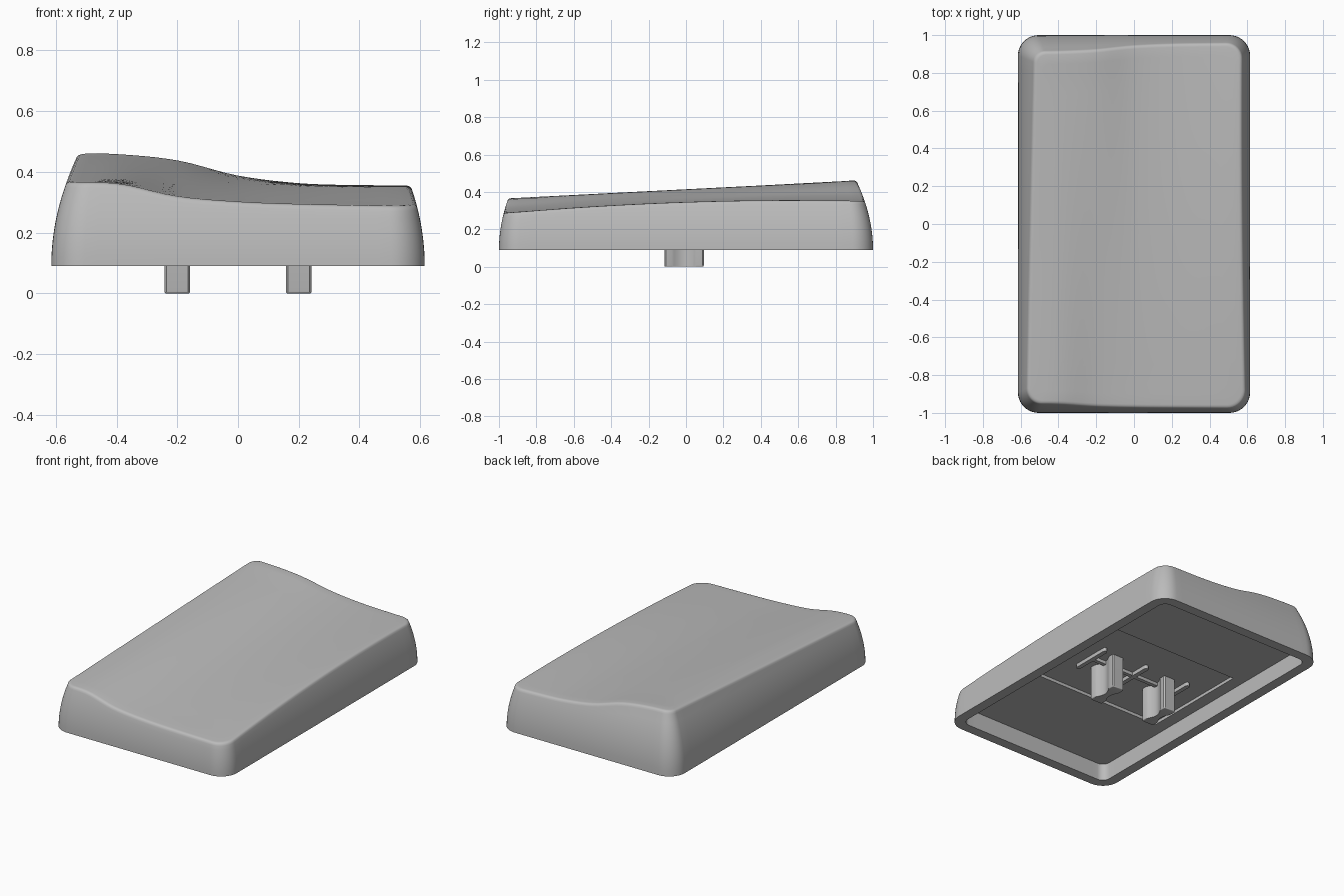
import bpy, bmesh, math

if "Cube" in bpy.data.objects:
    bpy.data.objects.remove(bpy.data.objects["Cube"], do_unlink=True)

GREY = bpy.data.materials.new("matte grey")
GREY.use_nodes = True
colour = (0.5, 0.5, 0.5, 1)
GREY.diffuse_color = colour
GREY.node_tree.nodes["Principled BSDF"].inputs["Base Color"].default_value = colour

HALF_X, HALF_Y, BASE = 0.615, 1.0, 0.09
CEILING, RECESS = 0.2, 0.22
FILLET = 0.018

# Heights of the top across x, evenly spaced from -0.6 to 0.6
FRONT = (0.364, 0.361, 0.319, 0.301, 0.293, 0.289, 0.286)
BACK = (0.460, 0.456, 0.435, 0.387, 0.363, 0.355, 0.352)


def spline(values, x):
    """Smooth curve through evenly spaced heights."""
    f = min(max((x + 0.6) / 0.2, 0), 5.999)
    i = int(f)
    t = f - i
    a, b, c, d = (values[min(max(i + k, 0), 6)] for k in (-1, 0, 1, 2))
    return b + 0.5 * t * (c - a + t * (2*a - 5*b + 4*c - d + t * (3*(b - c) + d - a)))


def top(x, y):
    """Sculpted top, with a slight crown along the low side."""
    v = (y + 0.96) / 1.86
    f, b = spline(FRONT, x), spline(BACK, x)
    side = min(max((x + 0.5) / 1.0, 0), 1)
    return f + (b - f) * v + 0.1 * v * (1 - v) * side


def wall_inset(z):
    return 0.66 * (z - BASE) ** 2


def outline(hx, hy, r, nx=24, ny=30, arc=10):
    """Rounded rectangle, always with the same number of points."""
    pts = []
    corners = ((1, 1, ny), (-1, 1, nx), (-1, -1, ny), (1, -1, nx))
    for q, (sx, sy, _) in enumerate(corners):
        cx, cy = sx * (hx - r), sy * (hy - r)
        for k in range(arc + 1):
            a = math.pi / 2 * (q + k / arc)
            pts.append((cx + r * math.cos(a), cy + r * math.sin(a)))
        # straight side leading to the next corner
        ex, ey = pts[-1]
        nsx, nsy, _ = corners[(q + 1) % 4]
        a = math.pi / 2 * (q + 1)
        fx = nsx * (hx - r) + r * math.cos(a)
        fy = nsy * (hy - r) + r * math.sin(a)
        n = nx if q % 2 == 0 else ny
        pts += [(ex + (fx - ex) * k / n, ey + (fy - ey) * k / n) for k in range(1, n)]
    return pts


def inset_outline(inset):
    return outline(HALF_X - inset, HALF_Y - inset, max(0.11 - 0.6 * inset, 0.02))


def finish(bm, name, angle=35):
    bmesh.ops.recalc_face_normals(bm, faces=bm.faces)
    mesh = bpy.data.meshes.new(name)
    bm.to_mesh(mesh)
    bm.free()
    mesh.shade_smooth()
    mesh.set_sharp_from_angle(angle=math.radians(angle))
    mesh.materials.append(GREY)
    obj = bpy.data.objects.new(name, mesh)
    bpy.context.collection.objects.link(obj)
    return obj


def bridge(bm, a, b):
    n = len(a)
    for i in range(n):
        bm.faces.new((a[i], a[(i + 1) % n], b[(i + 1) % n], b[i]))


def build_shell():
    rings = []
    # underside: recess, ceiling, inner wall and rim, from the inside out
    recess = outline(0.47, 0.36, 0.004)
    inner = outline(HALF_X - 0.065, HALF_Y - 0.065, 0.05)
    for loop, z in ((recess, RECESS), (recess, CEILING), (inner, CEILING), (inner, BASE)):
        rings.append([(x, y, z) for x, y in loop])
    # curved outer wall, then a rolled edge onto the top
    edge = [top(x, y) for x, y in inset_outline(0.06)]
    count = len(edge)

    def ring_at(insets, heights):
        return [(*inset_outline(insets[i])[i], heights[i]) for i in range(count)]

    steps = 8
    for s in range(steps + 1):
        zs = [BASE + (e - FILLET - BASE) * s / steps for e in edge]
        rings.append(ring_at([wall_inset(z) for z in zs], zs))
    start = [wall_inset(e - FILLET) for e in edge]
    for s in range(1, 5):
        a = math.radians(15 + 75 * s / 4)
        roll = FILLET * 1.2 * (1 - math.cos(a))
        rings.append(ring_at([i + roll for i in start],
                             [e - FILLET + FILLET * math.sin(a) for e in edge]))
    # top surface shrinking towards the middle
    last = rings[-1]
    steps = 18
    for s in range(1, steps):
        k = 1 - s / steps
        blend = max(0, 1 - s / 3)
        ring = []
        for x, y, z in last:
            lift = (z - top(x, y)) * blend
            ring.append((x * k, y * k, top(x * k, y * k) + lift))
        rings.append(ring)

    bm = bmesh.new()
    loops = [[bm.verts.new(p) for p in ring] for ring in rings]
    for a, b in zip(loops, loops[1:]):
        bridge(bm, a, b)
    bm.faces.new(loops[0])
    centre = bm.verts.new((0, 0, top(0, 0)))
    for i in range(count):
        bm.faces.new((loops[-1][i], loops[-1][(i + 1) % count], centre))
    return finish(bm, "cap_shell")


def prism(name, pts, z0, z1, bevel=0.0):
    bm = bmesh.new()
    low = [bm.verts.new((x, y, z0)) for x, y in pts]
    high = [bm.verts.new((x, y, z1)) for x, y in pts]
    bridge(bm, low, high)
    bottom = bm.faces.new(low)
    bm.faces.new(high)
    if bevel:
        bmesh.ops.bevel(bm, geom=list(bottom.edges), offset=bevel, segments=3,
                        affect='EDGES', profile=0.5)
    return finish(bm, name)


def stem_profile(cx):
    """Post cross-section with a hollow along each long side."""
    side = [(0.036, -0.105), (0.0425, -0.098)]
    for k in range(13):
        y = -0.065 + 0.13 * k / 12
        side.append((0.0425 - 0.024 * math.cos(math.pi * y / 0.13), y))
    side += [(0.0425, 0.098), (0.036, 0.105)]
    pts = side + [(-x, y) for x, y in reversed(side)]
    return [(cx + x, y - 0.01) for x, y in pts]


build_shell()

# Mounting stems
for label, x in (("left", 0.2), ("right", -0.2)):
    prism(label + "_stem", stem_profile(x), 0, RECESS + 0.01, 0.006)

# Stiffening ribs under the top
pill = outline(0.014, 0.135, 0.0135, 2, 2, 5)
for label, x in (("left", 0.32), ("middle", 0), ("right", -0.32)):
    prism(label + "_rib", [(x + px, py - 0.01) for px, py in pill], 0.196, RECESS + 0.01)
cross = outline(0.32, 0.012, 0.004, 2, 2, 3)
prism("cross_rib", [(px, py - 0.01) for px, py in cross], 0.199, RECESS + 0.01)
